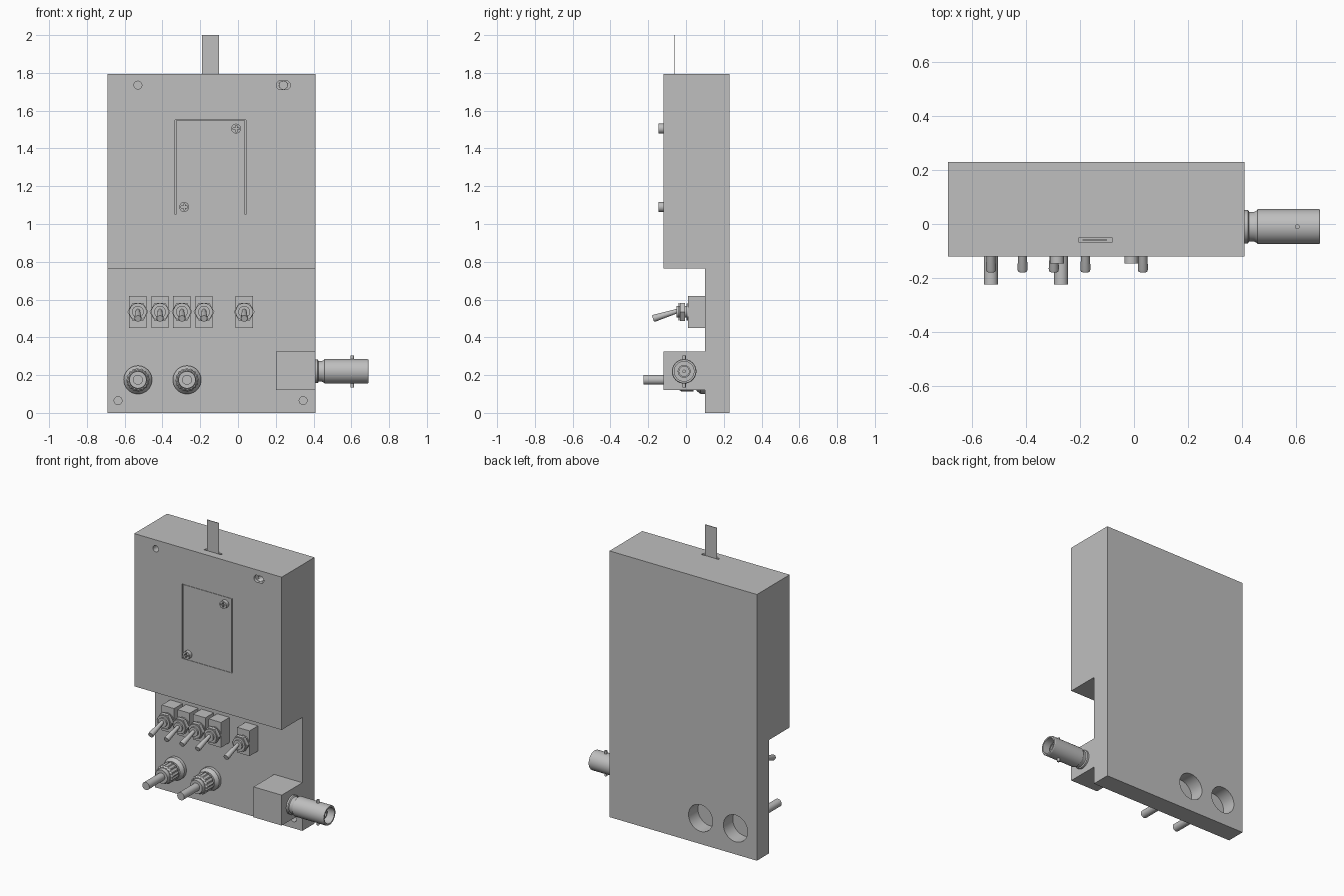
import bpy, bmesh, math
from mathutils import Vector, Matrix

old = bpy.data.objects.get("Cube")
if old:
    bpy.data.objects.remove(old, do_unlink=True)

grey = bpy.data.materials.new("plain grey")
grey.use_nodes = True
COLOUR = (0.52, 0.52, 0.52, 1)
grey.diffuse_color = COLOUR
grey.node_tree.nodes["Principled BSDF"].inputs["Base Color"].default_value = COLOUR

FRONT = Vector((0, -1, 0))
LEFT = Vector((1, 0, 0))
UP = Vector((0, 0, 1))


def finish(name, bm, smooth=False):
    bmesh.ops.recalc_face_normals(bm, faces=bm.faces)
    mesh = bpy.data.meshes.new(name)
    bm.to_mesh(mesh)
    bm.free()
    mesh.materials.append(grey)
    ob = bpy.data.objects.new(name, mesh)
    bpy.context.collection.objects.link(ob)
    if smooth:
        bpy.ops.object.select_all(action='DESELECT')
        bpy.context.view_layer.objects.active = ob
        ob.select_set(True)
        bpy.ops.object.shade_smooth_by_angle(angle=math.radians(30))
    return ob


def box(name, x, y, z):
    """Block from three (low, high) ranges."""
    bm = bmesh.new()
    size = [r[1] - r[0] for r in (x, y, z)]
    mid = [(r[1] + r[0]) / 2 for r in (x, y, z)]
    bmesh.ops.create_cube(bm, size=1, matrix=Matrix.Translation(mid) @ Matrix.Diagonal((*size, 1)))
    return finish(name, bm)


def lathe(name, profile, origin, axis, segs=32, flute=1.0, smooth=True):
    """Revolve (radius, height) points; flute shrinks every other pair of spokes."""
    bm = bmesh.new()
    rings = []
    for r, h in profile:
        if r == 0:
            rings.append([bm.verts.new((0, 0, h))] * segs)
            continue
        ring = []
        for i in range(segs):
            a = math.tau * i / segs
            k = r * (flute if i % 4 > 1 else 1)
            ring.append(bm.verts.new((k * math.cos(a), k * math.sin(a), h)))
        rings.append(ring)
    for lo, hi in zip(rings, rings[1:]):
        for i in range(segs):
            j = (i + 1) % segs
            corners = dict.fromkeys((lo[i], lo[j], hi[j], hi[i]))
            bm.faces.new(list(corners))
    turn = axis.to_track_quat('Z', 'Y').to_matrix().to_4x4()
    bm.transform(Matrix.Translation(origin) @ turn)
    return finish(name, bm, smooth)


def rod(name, r, length, origin, axis, segs=32, smooth=True):
    return lathe(name, [(0, 0), (r, 0), (r, length), (0, length)], origin, axis, segs, 1.0, smooth)


def cut(target, cutter):
    cutter.hide_render = True
    mod = target.modifiers.new("cut", 'BOOLEAN')
    mod.operation = 'DIFFERENCE'
    mod.solver = 'EXACT'
    mod.object = cutter
    bpy.ops.object.select_all(action='DESELECT')
    bpy.context.view_layer.objects.active = target
    target.select_set(True)
    bpy.ops.object.modifier_apply(modifier=mod.name)
    bpy.data.objects.remove(cutter, do_unlink=True)


# Stepped case: thick upper housing over a thin lower panel
X0, X1 = -0.69, 0.41
FACE, PANEL, BACK = -0.12, 0.10, 0.23
STEP, TOP = 0.765, 1.795
bm = bmesh.new()
outline = [(BACK, 0), (BACK, TOP), (FACE, TOP), (FACE, STEP), (PANEL, STEP), (PANEL, 0)]
side = bm.faces.new([bm.verts.new((X0, y, z)) for y, z in outline])
ext = bmesh.ops.extrude_face_region(bm, geom=[side])
bmesh.ops.translate(bm, vec=(X1 - X0, 0, 0),
                    verts=[v for v in ext["geom"] if isinstance(v, bmesh.types.BMVert)])
case = finish("case", bm)

# Mounting holes in the front
for x, z, y in ((-0.53, 1.735, FACE), (0.24, 1.735, FACE), (-0.635, 0.065, PANEL), (0.345, 0.065, PANEL)):
    cut(case, rod("hole_cutter", 0.021, 0.12, (x, y + 0.06, z), FRONT, 24))
for dx in (-0.013, 0.013):
    cut(case, rod("slot_cutter", 0.024, 0.05, (0.24 + dx, FACE + 0.02, 1.735), FRONT, 24))

# Round recesses in the back, behind the terminals
POSTS = (-0.53, -0.27)
for x in POSTS:
    cut(case, rod("recess_cutter", 0.09, 0.2, (x, BACK - 0.1, 0.175), -FRONT, 40))

# Narrow gap around the cover plate
depth = (FACE - 0.02, FACE + 0.012)
for x in (-0.33, 0.04):
    cut(case, box("gap_cutter", (x - 0.003, x + 0.003), depth, (1.05, 1.55)))
for z in (1.05, 1.55):
    cut(case, box("gap_cutter", (-0.333, 0.043), depth, (z - 0.001, z + 0.001)))

# Pull strap in its slot
cut(case, box("strap_slot_cutter", (-0.206, -0.08), (-0.067, -0.051), (TOP - 0.05, TOP + 0.05)))
box("pull_strap", (-0.19, -0.1), (-0.061, -0.057), (TOP - 0.08, 2.0))

# Cross-head cover screws
for x, z in ((-0.01, 1.505), (-0.285, 1.09)):
    screw = rod("cover_screw", 0.026, 0.026, (x, FACE, z), FRONT, 24)
    y = (FACE - 0.04, FACE - 0.014)
    cut(screw, box("cross_cutter", (x - 0.017, x + 0.017), y, (z - 0.004, z + 0.004)))
    cut(screw, box("cross_cutter", (x - 0.004, x + 0.004), y, (z - 0.017, z + 0.017)))

# Toggle switches
for x in (-0.53, -0.413, -0.297, -0.18, 0.033):
    z = 0.535
    box("switch_body", (x - 0.046, x + 0.046), (0.01, PANEL), (0.45, 0.62))
    rod("switch_washer", 0.045, 0.008, (x, 0.011, z), FRONT)
    rod("switch_bushing", 0.031, 0.062, (x, 0.011, z), FRONT)
    rod("switch_nut", 0.055, 0.026, (x, -0.006, z), FRONT, 6, False)
    rod("switch_lock_ring", 0.046, 0.006, (x, -0.034, z), FRONT)
    lever = Vector((0, -0.135, -0.042))
    reach = lever.length
    lathe("switch_lever", [(0, 0), (0.011, 0), (0.019, reach * 0.93), (0.017, reach), (0, reach)],
          (x, -0.04, 0.541), lever, 20)

# Binding post terminals
for x in POSTS:
    at = (x, PANEL, 0.175)
    lathe("terminal_base", [(0, 0), (0.075, 0), (0.075, 0.022), (0.058, 0.045),
                            (0.045, 0.045), (0.045, 0.07), (0, 0.07)], at, FRONT, 40)
    lathe("terminal_knob", [(0, 0.06), (0.062, 0.06), (0.062, 0.125), (0.054, 0.135), (0, 0.135)],
          at, FRONT, 64, 0.93)
    lathe("terminal_collar", [(0, 0.13), (0.048, 0.13), (0.045, 0.16), (0, 0.16)], at, FRONT)
    rod("terminal_pin", 0.026, 0.325, at, FRONT)

# Side socket block and round bayonet connector
box("socket_block", (0.2, X1), (FACE, PANEL), (0.12, 0.325))
at = Vector((X1, -0.01, 0.22))
lathe("connector_shell", [(0, 0), (0.062, 0), (0.062, 0.012), (0.055, 0.017), (0.055, 0.035),
                          (0.06, 0.045), (0.065, 0.048), (0.065, 0.275), (0.062, 0.28),
                          (0.052, 0.28), (0.052, 0.12), (0, 0.12)], at, LEFT, 40)
lathe("connector_sleeve", [(0, 0.11), (0.034, 0.11), (0.034, 0.24), (0.026, 0.24),
                           (0.026, 0.13), (0, 0.13)], at, LEFT)
rod("connector_contact", 0.009, 0.11, at + LEFT * 0.12, LEFT, 16)
for s in (-1, 1):
    rod("bayonet_lug", 0.009, 0.028, at + LEFT * 0.195 + UP * s * 0.057, UP * s, 16)
